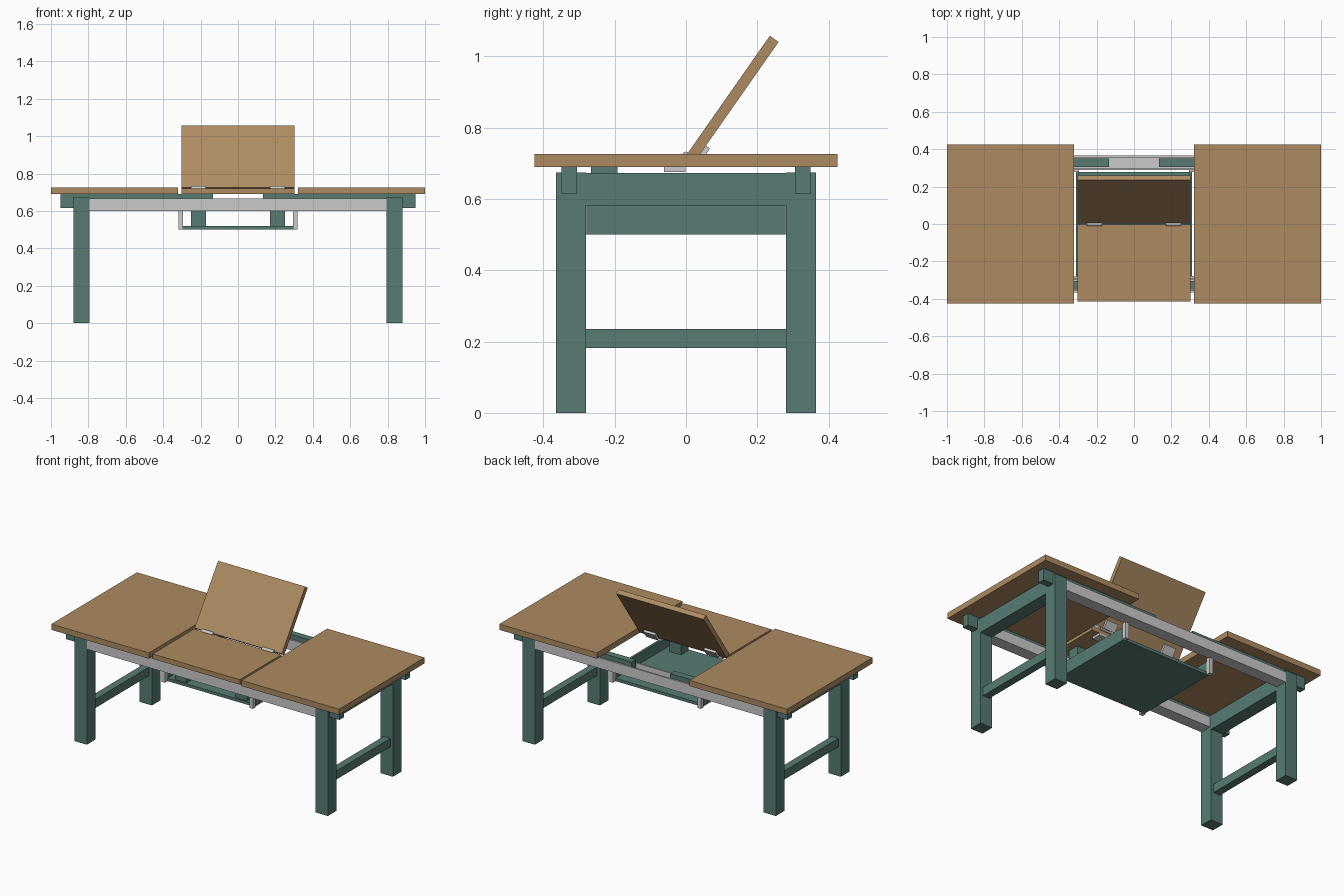
import bpy, bmesh, math
from mathutils import Matrix, Vector

if "Cube" in bpy.data.objects:
    bpy.data.objects.remove(bpy.data.objects["Cube"])


def material(name, color):
    m = bpy.data.materials.new(name)
    m.diffuse_color = color
    m.use_nodes = True
    m.node_tree.nodes["Principled BSDF"].inputs["Base Color"].default_value = m.diffuse_color
    return m


WOOD = material("wood", (0.42, 0.26, 0.12, 1))
PAINT = material("green_paint", (0.095, 0.2, 0.175, 1))
GREY = None
HINGE_Z = 0.722
TILT = Matrix.Translation((0, 0, HINGE_Z)) @ Matrix.Rotation(math.radians(55), 4, 'X')


def finish(name, bm, mat):
    bmesh.ops.recalc_face_normals(bm, faces=bm.faces)
    mesh = bpy.data.meshes.new(name)
    bm.to_mesh(mesh)
    bm.free()
    ob = bpy.data.objects.new(name, mesh)
    bpy.context.collection.objects.link(ob)
    if mat:
        mesh.materials.append(mat)
    return ob


def box(name, x, y, z, mat, matrix=Matrix()):
    """Box from (min, max) ranges per axis, optionally transformed."""
    bm = bmesh.new()
    bmesh.ops.create_cube(bm, size=1)
    for v in bm.verts:
        v.co = matrix @ Vector([(r[0] + r[1]) / 2 + c * (r[1] - r[0])
                                for c, r in zip(v.co, (x, y, z))])
    return finish(name, bm, mat)


def flip(r, s):
    return tuple(sorted((r[0] * s, r[1] * s)))


def channel(name, s):
    """U-shaped rail profile extruded along x."""
    pts = [(.29, .665), (.29, .60), (.365, .60), (.365, .665),
           (.355, .665), (.355, .612), (.30, .612), (.30, .665)]
    bm = bmesh.new()
    face = bm.faces.new([bm.verts.new((-.797, s * y, z)) for y, z in pts])
    ext = bmesh.ops.extrude_face_region(bm, geom=[face])["geom"]
    bmesh.ops.translate(bm, vec=(1.594, 0, 0),
                        verts=[g for g in ext if isinstance(g, bmesh.types.BMVert)])
    return finish(name, bm, GREY)


for sx, side in ((-1, "left"), (1, "right")):
    # Sliding end tops and end frames
    box(f"{side}_tabletop", flip((.322, 1), sx), (-.425, .425), (.69, .726), WOOD)
    box(f"{side}_end_apron", flip((.797, .88), sx), (-.285, .285), (.582, .673), PAINT)
    box(f"{side}_stretcher", flip((.815, .862), sx), (-.285, .285), (.182, .236), PAINT)
    # Tray side wall
    box(f"{side}_tray_wall", flip((.295, .31), sx), (-.278, .278), (.50, .583), PAINT)
    # Block that holds up the fixed leaf
    box(f"{side}_leaf_support", flip((.17, .25), sx), (-.267, -.192), (.515, .69), PAINT)

    # Hinge: plate under each leaf and a barrel at the joint
    hx = flip((.17, .25), sx)
    box(f"{side}_hinge_fixed_plate", hx, (-.062, -.001), (.676, .69), GREY)
    box(f"{side}_hinge_raised_plate", hx, (.003, .055), (-.044, -.03), GREY, TILT)
    bm = bmesh.new()
    bmesh.ops.create_cone(bm, cap_ends=True, segments=16, radius1=.011, radius2=.011, depth=.08,
                          matrix=Matrix.Translation((sx * .21, 0, HINGE_Z)) @ Matrix.Rotation(math.pi / 2, 4, 'Y'))
    barrel = finish(f"{side}_hinge_barrel", bm, GREY)
    for p in barrel.data.polygons:
        p.use_smooth = len(p.vertices) == 4

    for sy, end in ((-1, "front"), (1, "back")):
        box(f"{end}_{side}_leg", flip((.795, .88), sx), flip((.281, .365), sy), (0, .675), PAINT)
        box(f"{end}_{side}_slider", flip((.134, .95), sx), flip((.306, .349), sy), (.616, .69), PAINT)
        box(f"{end}_{side}_tray_hanger", flip((.294, .318), sx), flip((.278, .305), sy), (.50, .602), GREY)

# Fixed U-channel rails
channel("front_rail", -1)
channel("back_rail", 1)

# Folding centre leaf: front half flat, back half raised
box("front_leaf", (-.303, .303), (-.415, -.003), (.69, .721), WOOD)
box("raised_leaf", (-.303, .303), (.003, .41), (-.03, 0), WOOD, TILT)

# Storage tray floor below the leaf
box("tray_floor", (-.296, .296), (-.278, .278), (.50, .518), PAINT)
